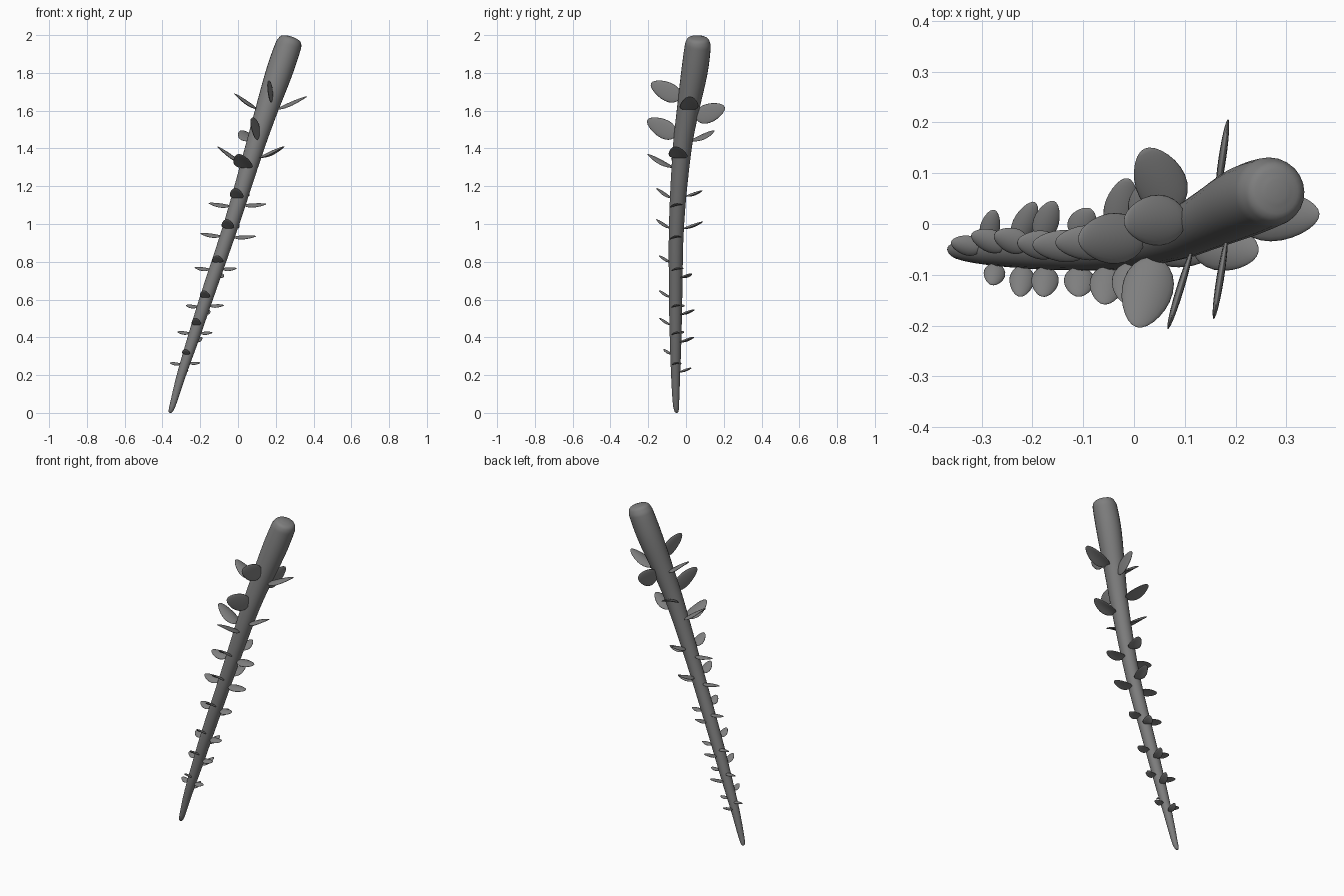
import bpy, bmesh, math
from mathutils import Vector, Matrix

if "Cube" in bpy.data.objects:
    bpy.data.objects.remove(bpy.data.objects["Cube"])

# Stem control points: centre x, y, z and radius
STEM = [(-.361, -.05, 0, .003), (-.358, -.05, .006, .010), (-.346, -.053, .04, .016),
        (-.30, -.055, .2, .024), (-.235, -.055, .4, .031), (-.17, -.055, .6, .035),
        (-.035, -.05, 1.0, .040), (.087, -.02, 1.4, .050), (.15, .01, 1.6, .059),
        (.217, .044, 1.8, .070), (.265, .062, 1.94, .069), (.275, .063, 1.966, .063),
        (.280, .064, 1.984, .049), (.281, .065, 1.992, .020)]

DARK = bpy.data.materials.new("dark_grey")
DARK.diffuse_color = (.21, .21, .21, 1)
DARK.use_nodes = True
DARK.node_tree.nodes["Principled BSDF"].inputs["Base Color"].default_value = DARK.diffuse_color


def finish(bm, name):
    bmesh.ops.recalc_face_normals(bm, faces=bm.faces)
    for f in bm.faces:
        f.smooth = True
    me = bpy.data.meshes.new(name)
    bm.to_mesh(me)
    bm.free()
    me.materials.append(DARK)
    ob = bpy.data.objects.new(name, me)
    bpy.context.collection.objects.link(ob)
    return ob


def stem_at(z):
    """Axis point and radius of the stem at height z."""
    for a, b in zip(STEM, STEM[1:]):
        if z <= b[2]:
            t = (z - a[2]) / (b[2] - a[2])
            p = Vector(a).lerp(Vector(b), t)
            return p.xyz, p.w
    return Vector(STEM[-1][:3]), STEM[-1][3]


def build_stem(sides=24, steps=4):
    keys = [Vector(k) for k in STEM]
    rows = []
    for i in range(len(keys) - 1):
        a, b = keys[i], keys[i + 1]
        # slopes per unit height keep the uneven spacing smooth
        p, n = keys[max(i - 1, 0)], keys[min(i + 2, len(keys) - 1)]
        h = b.z - a.z
        ma, mb = (b - p) / (b.z - p.z) * h, (n - a) / (n.z - a.z) * h
        for s in range(steps):
            t = s / steps
            rows.append((2*t**3 - 3*t*t + 1) * a + (t**3 - 2*t*t + t) * ma
                        + (3*t*t - 2*t**3) * b + (t**3 - t*t) * mb)
    rows.append(keys[-1])
    bm = bmesh.new()
    rings = []
    axis = Vector((.31, .05, 1)).normalized()
    u = axis.cross(Vector((0, 1, 0))).normalized()
    v = axis.cross(u)
    for r in rows:
        ring = []
        for k in range(sides):
            a = 2 * math.pi * k / sides
            ring.append(bm.verts.new(r.xyz + r.w * (math.cos(a) * u + math.sin(a) * v)))
        rings.append(ring)
    for lo, hi in zip(rings, rings[1:]):
        for k in range(sides):
            j = (k + 1) % sides
            bm.faces.new((lo[k], lo[j], hi[j], hi[k]))
    bm.faces.new(rings[0])
    bm.faces.new(rings[-1])
    finish(bm, "stem")


def leaf(name, tip, slope, roll=0, upright=False):
    """Thin domed egg-shaped leaf from the stem surface out to its tip."""
    tip = Vector(tip)
    large = tip.z > 1.3
    c, r = stem_at(tip.z)
    out = (tip - c).xy.length - r
    c, r = stem_at(tip.z - slope * out)
    if upright:
        c.x += .018
    flat = Vector((tip.x - c.x, tip.y - c.y, 0)).normalized()
    base = c + flat * r * .85
    d = tip - base
    length = d.length
    width = .098 if large else .03 + .035 * tip.z
    x = d.normalized()
    side = Vector((0, 0, 1)).cross(x).normalized()
    turn = Matrix.Rotation(math.pi / 2 if upright else roll, 3, x)
    side = turn @ side
    up = x.cross(side)
    thick = .0075 if large else .006
    dome = 0 if upright else .45
    bm = bmesh.new()
    bmesh.ops.create_uvsphere(bm, u_segments=20, v_segments=12, radius=1,
                              matrix=Matrix.Rotation(math.pi / 2, 4, 'Y'))
    for vt in bm.verts:
        px, py, pz = vt.co
        w = py * width * .5 * (1 - .22 * px)      # wider near the base
        vt.co = (base + x * (px + 1) * .5 * length + side * w
                 + up * (pz * thick - dome * w * w / width))
    finish(bm, name)


build_stem()

# Leaf tips in four rows around the stem, from the top downwards
LEFT = [(-.02, .005, 1.69), (-.11, -.03, 1.41), (-.155, -.035, 1.11), (-.20, -.04, .95),
        (-.23, -.035, .77), (-.275, -.02, .57), (-.32, -.02, .43), (-.36, -.035, .265)]
RIGHT = [(.365, .02, 1.675), (.245, -.055, 1.41), (.15, -.06, 1.105), (.095, -.06, .935),
         (-.008, -.05, .765), (-.075, -.055, .57), (-.135, -.055, .425), (-.20, -.055, .265)]
FRONT = [(.157, -.185, 1.745), (.067, -.205, 1.55), (.005, -.203, 1.37), (-.015, -.157, 1.19),
         (-.06, -.158, 1.025), (-.11, -.143, .833), (-.18, -.143, .648), (-.225, -.143, .503),
         (-.28, -.12, .337)]
BACK = [(.185, .205, 1.62), (.02, .148, 1.495), (.035, .088, 1.177), (-.012, .09, 1.012),
        (-.085, .03, .737), (-.157, .045, .547), (-.195, .043, .402), (-.275, .028, .238)]

# row name, tips, slope of large and small leaves, roll of small leaves, upright count
ROWS = [("left", LEFT, .6, .13, -.2, 0), ("right", RIGHT, .55, .04, .2, 0),
        ("front", FRONT, .5, .65, 0, 2), ("back", BACK, .45, .38, 0, 1)]
for row, tips, big, small, roll, upright in ROWS:
    for i, t in enumerate(tips):
        large = t[2] > 1.3
        leaf(f"leaf_{row}_{i + 1}", t, big if large else small,
             0 if large else roll, i < upright)
